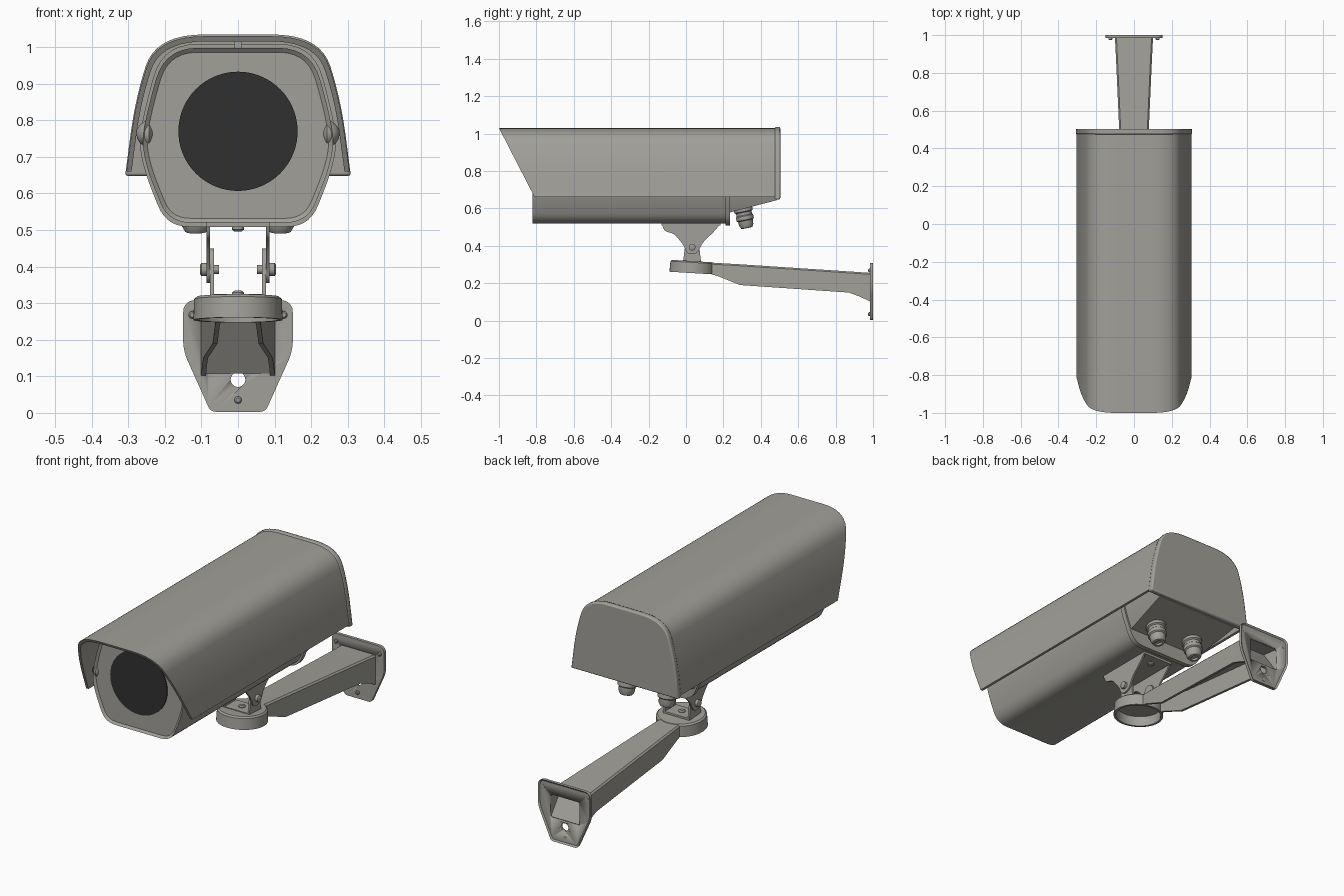
import bpy, bmesh, math
from mathutils import Vector

if "Cube" in bpy.data.objects:
    bpy.data.objects.remove(bpy.data.objects["Cube"])


def material(name, rgb):
    m = bpy.data.materials.new(name)
    m.diffuse_color = (*rgb, 1)
    m.use_nodes = True
    m.node_tree.nodes["Principled BSDF"].inputs["Base Color"].default_value = m.diffuse_color
    return m


GREY = material("warm grey metal", (0.36, 0.35, 0.32))
DARK = material("dark glass", (0.03, 0.03, 0.03))


def finish(name, bm, mat=GREY, loc=(0, 0, 0), rot=(0, 0, 0), angle=35):
    bmesh.ops.remove_doubles(bm, verts=bm.verts, dist=1e-5)
    bmesh.ops.recalc_face_normals(bm, faces=bm.faces)
    me = bpy.data.meshes.new(name)
    bm.to_mesh(me)
    bm.free()
    ob = bpy.data.objects.new(name, me)
    bpy.context.collection.objects.link(ob)
    me.materials.append(mat)
    ob.location, ob.rotation_euler = loc, rot
    bpy.ops.object.select_all(action='DESELECT')
    bpy.context.view_layer.objects.active = ob
    ob.select_set(True)
    bpy.ops.object.shade_smooth_by_angle(angle=math.radians(angle))
    return ob


def rounded(pts, radius, n=7):
    """Round every corner of a closed polygon; radius is a number or one per corner."""
    out = []
    for i, p in enumerate(pts):
        r = radius[i] if isinstance(radius, (list, tuple)) else radius
        p, a, b = Vector(p), Vector(pts[i - 1]), Vector(pts[(i + 1) % len(pts)])
        if r == 0:
            out.append(tuple(p))
            continue
        s = p + (a - p).normalized() * min(r, (a - p).length * 0.49)
        e = p + (b - p).normalized() * min(r, (b - p).length * 0.49)
        for k in range(n + 1):
            t = k / n
            out.append(tuple(s * (1 - t) ** 2 + p * 2 * t * (1 - t) + e * t * t))
    return out


def mirrored(half):
    return half + [(-x, z) for x, z in reversed(half)]


def prism(name, pts, axis, a, b, mat=GREY, cut=None, recess=None):
    """Extrude a profile along x (profile y,z) or y (profile x,z); cut = (point, normal) removes a side."""
    bm = bmesh.new()
    place = (lambda p, d: (d, p[0], p[1])) if axis == 'x' else (lambda p, d: (p[0], d, p[1]))
    f = bm.faces.new([bm.verts.new(place(p, a)) for p in pts])
    ext = bmesh.ops.extrude_face_region(bm, geom=[f], use_keep_orig=True)
    shift = Vector(place((0, 0), b - a))
    bmesh.ops.translate(bm, vec=shift, verts=[g for g in ext['geom'] if isinstance(g, bmesh.types.BMVert)])
    bmesh.ops.recalc_face_normals(bm, faces=bm.faces)
    if cut:
        r = bmesh.ops.bisect_plane(bm, geom=bm.verts[:] + bm.edges[:] + bm.faces[:],
                                   plane_co=cut[0], plane_no=cut[1], clear_outer=True)
        edges = [e for e in bm.edges if e.is_boundary]
        bmesh.ops.holes_fill(bm, edges=edges, sides=0)
    if recess:
        direction, width, depth = recess
        f = max(bm.faces, key=lambda q: q.normal.dot(Vector(direction)) * q.calc_area())
        bmesh.ops.inset_region(bm, faces=[f], thickness=width)
        bmesh.ops.translate(bm, vec=Vector(direction) * -depth, verts=f.verts[:])
    return finish(name, bm, mat)


def lathe(name, profile, loc, rot=(0, 0, 0), mat=GREY, steps=40):
    bm = bmesh.new()
    vs = [bm.verts.new((r, 0, z)) for r, z in profile]
    es = [bm.edges.new(vs[i:i + 2]) for i in range(len(vs) - 1)]
    bmesh.ops.spin(bm, geom=vs + es, cent=(0, 0, 0), axis=(0, 0, 1), angle=math.tau, steps=steps)
    return finish(name, bm, mat, loc, rot)


def subtract(ob, cutter):
    m = ob.modifiers.new("cut", 'BOOLEAN')
    m.operation, m.object, m.solver = 'DIFFERENCE', cutter, 'EXACT'
    cutter.hide_render = True
    cutter.hide_set(True)


# Housing: rounded box section, recessed front, sloped underside at the rear
body = rounded(mirrored([(0.19, 0.52), (0.263, 0.70), (0.256, 0.80), (0.20, 0.998)]),
               [0.06, 0.1, 0.1, 0.09] + [0.09, 0.1, 0.1, 0.06])
flange = [(x * 1.03, 0.765 + (z - 0.765) * 1.045) for x, z in body]
prism("housing", body, 'y', -0.82, 0.22, recess=((0, -1, 0), 0.012, 0.01))
prism("housing_flange", flange, 'y', 0.21, 0.235)
prism("housing_rear", body, 'y', 0.23, 0.485, cut=((0, 0.24, 0.58), (0, 0.26, -1)))

# Front window, side bumps and top clip
R90 = math.pi / 2
lathe("lens_window", [(0, -0.003), (0.163, -0.003), (0.163, 0.003), (0, 0.003)],
      (0, -0.812, 0.77), (R90, 0, 0), DARK, 72)
for s in (-1, 1):
    ear = [(0, -0.03)] + [(0.036 * math.cos(t * math.pi / 8), 0.035 * math.sin(t * math.pi / 8)) for t in range(5)]
    lathe("side_bump", ear, (s * 0.243, -0.785, 0.763), (0, s * R90, 0))
prism("top_clip", [(-0.01, 0.99), (0.01, 0.99), (0.01, 1.018), (-0.01, 1.018)], 'y', -0.80, -0.74)

# Sun hood: thin arch with a slanted front
arch = rounded(mirrored([(0.305, 0.66), (0.278, 0.86), (0.222, 1.03)]),
               [0, 0.16, 0.13, 0.13, 0.16, 0], 9)
inner = [(x * 0.955, 0.66 + (z - 0.66) * 0.962) for x, z in arch]
prism("sun_hood", arch + inner[::-1], 'y', -1.1, 0.49, cut=((0, -1.0, 1.03), (0, -0.35, -0.18)))

# Rear cap with a softened edge
cap = [(x * 1.012, 0.648 + (z - 0.66) * 1.045) for x, z in arch]
ob = prism("rear_cap", cap, 'y', 0.474, 0.504)
bev = ob.modifiers.new("soft edge", 'BEVEL')
bev.width, bev.segments, bev.limit_method, bev.angle_limit = 0.007, 2, 'ANGLE', 1.0

# Cable glands under the rear slope
gland = [(0, 0.02), (0.05, 0.02), (0.05, -0.015), (0.042, -0.02), (0.042, -0.035), (0.047, -0.04),
         (0.047, -0.06), (0.04, -0.065), (0.038, -0.09), (0.03, -0.104), (0.018, -0.106), (0.016, -0.095), (0, -0.095)]
for s in (-1, 1):
    lathe("cable_gland", gland, (s * 0.115, 0.305, 0.598), (0.2, 0, 0), steps=24)

# Yoke: upper bracket on the housing, lower fork on the arm, pivot bolts
yoke = rounded([(-0.13, 0.52), (-0.115, 0.475), (-0.065, 0.468), (-0.01, 0.40), (0.005, 0.355),
                (0.06, 0.355), (0.09, 0.42), (0.15, 0.475), (0.185, 0.52)],
               [0, 0.03, 0.03, 0.03, 0.03, 0.03, 0.03, 0.03, 0], 4)
fork = rounded([(-0.015, 0.318), (0.08, 0.318), (0.07, 0.40), (0.055, 0.45), (0.01, 0.45), (-0.005, 0.40)],
               [0, 0, 0.02, 0.03, 0.03, 0.02], 4)
bolt = [(0, -0.028), (0.012, -0.028), (0.012, -0.012), (0.027, -0.012), (0.027, 0.004), (0.018, 0.004),
        (0.018, 0.02), (0.012, 0.024), (0, 0.024)]
for s in (-1, 1):
    prism("yoke_plate", yoke, 'x', s * 0.077, s * 0.086)
    prism("fork_plate", fork, 'x', s * 0.066, s * 0.076)
    lathe("pivot_bolt", bolt, (s * 0.08, 0.033, 0.392), (0, s * R90, 0), steps=20)
prism("yoke_top", [(-0.13, 0.508), (0.185, 0.508), (0.185, 0.521), (-0.13, 0.521)], 'x', -0.086, 0.086)
prism("fork_base", [(-0.015, 0.316), (0.08, 0.312), (0.08, 0.325), (-0.015, 0.325)], 'x', -0.076, 0.076)
screw = [(0, -0.008), (0.016, -0.008), (0.016, 0.004), (0.01, 0.009), (0, 0.009)]
lathe("fork_screw", screw, (0, 0.033, 0.325), steps=16)
for y in (-0.06, 0.13):
    lathe("yoke_screw", screw, (0, y, 0.505), (math.pi, 0, 0), steps=16)

# Arm head: shallow cup open underneath
cup = [(0, 0.032), (0.112, 0.032), (0.12, 0.025), (0.122, -0.032), (0.11, -0.032), (0.108, 0.018), (0, 0.018)]
lathe("arm_head", cup, (0, 0.035, 0.286), (-0.06, 0, 0), steps=56)

# Arm: tapered channel open underneath, sections are (y, half width, top, bottom)
bm = bmesh.new()
rings = []
for y, w, top, bot in [(0.135, 0.060, 0.310, 0.248), (0.17, 0.063, 0.308, 0.238), (0.29, 0.069, 0.301, 0.19),
                       (0.87, 0.095, 0.263, 0.15), (0.93, 0.098, 0.259, 0.128), (0.988, 0.101, 0.255, 0.10)]:
    t, c = 0.013, 0.008
    half = [(w, bot), (w, top - c), (w - c, top)]
    ins = [(w - t, bot), (w - t, top - t)]
    sec = half + [(-x, z) for x, z in reversed(half)] + [(-x, z) for x, z in ins] + ins[::-1]
    rings.append([bm.verts.new((x, y, z)) for x, z in sec])
for a, b in zip(rings, rings[1:]):
    for i in range(len(a)):
        j = (i + 1) % len(a)
        bm.faces.new((a[i], a[j], b[j], b[i]))
bm.faces.new(rings[0])
bm.faces.new(rings[-1])
finish("arm", bm)
prism("arm_inner_panel", [(0.99, 0.108), (0.98, 0.108), (0.88, 0.255), (0.89, 0.255)], 'x', -0.09, 0.09)

# Wall plate with a back lip, a cable hole and an opening into the arm
wall = rounded(mirrored([(0.075, 0.003), (0.15, 0.17), (0.15, 0.308)]), [0.015, 0.03, 0.035, 0.035, 0.03, 0.015], 5)
plate = prism("wall_plate", wall, 'y', 0.984, 1.0, recess=((0, 1, 0), 0.008, 0.007))
subtract(plate, lathe("hole_cutter", [(0, -0.05), (0.02, -0.05), (0.02, 0.05), (0, 0.05)],
                      (0, 0.99, 0.091), (R90, 0, 0), steps=32))
subtract(plate, prism("opening_cutter", rounded(mirrored([(0.085, 0.12), (0.085, 0.24)]), 0.012, 3),
                      'y', 0.95, 1.05))
for x, z in ((0, 0.035), (-0.125, 0.268), (0.125, 0.268)):
    lathe("wall_screw", [(0, -0.01), (0.01, -0.01), (0.01, 0.006), (0.006, 0.01), (0, 0.01)],
          (x, 0.984, z), (R90, 0, 0), steps=16)
